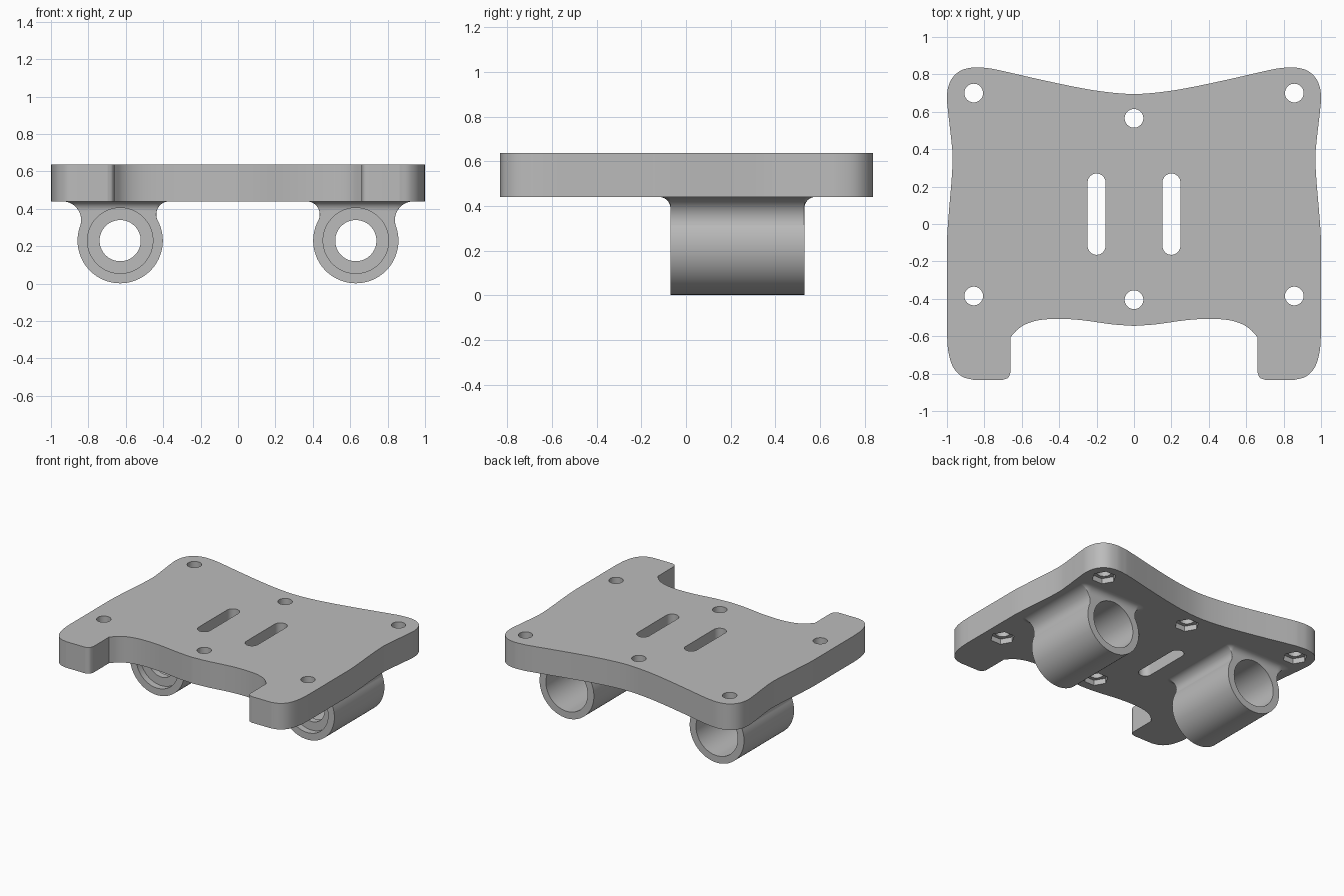
import bpy, bmesh
from math import sin, cos, pi, sqrt, asin
from mathutils import Vector, Matrix

if "Cube" in bpy.data.objects:
    bpy.data.objects.remove(bpy.data.objects["Cube"])

grey = bpy.data.materials.new("plastic grey")
grey.diffuse_color = (0.5, 0.5, 0.5, 1)
grey.use_nodes = True
grey.node_tree.nodes["Principled BSDF"].inputs["Base Color"].default_value = grey.diffuse_color

Z0, Z1 = 0.44, 0.638                # plate underside and top
CX, CZ, R = 0.63, 0.23, 0.228       # tube axis and outer radius
Y0, Y1 = -0.07, 0.53                # tube ends


def make(name, bm):
    bmesh.ops.recalc_face_normals(bm, faces=bm.faces)
    me = bpy.data.meshes.new(name)
    bm.to_mesh(me)
    bm.free()
    ob = bpy.data.objects.new(name, me)
    bpy.context.collection.objects.link(ob)
    me.materials.append(grey)
    return ob


def prism(name, pts, z0, z1):
    bm = bmesh.new()
    f = bm.faces.new([bm.verts.new((x, y, z0)) for x, y in pts])
    top = bmesh.ops.extrude_face_region(bm, geom=[f])["geom"]
    bmesh.ops.translate(bm, vec=(0, 0, z1 - z0),
                        verts=[v for v in top if isinstance(v, bmesh.types.BMVert)])
    return make(name, bm)


def tube_rod(name, x, r, y0, y1):
    bm = bmesh.new()
    bmesh.ops.create_cone(bm, cap_ends=True, segments=96, radius1=r, radius2=r, depth=y1 - y0,
                          matrix=Matrix.Translation((x, (y0 + y1) / 2, CZ)) @ Matrix.Rotation(pi / 2, 4, 'X'))
    return make(name, bm)


def circle(x, y, r, n, a0=0.0):
    return [(x + r * cos(a0 + 2 * pi * i / n), y + r * sin(a0 + 2 * pi * i / n)) for i in range(n)]


def spline(pts, n=8):
    """Catmull-Rom curve through the points, ends included."""
    p = [Vector(q) for q in pts]
    p = [2 * p[0] - p[1]] + p + [2 * p[-1] - p[-2]]
    out = []
    for a, b, c, d in zip(p, p[1:], p[2:], p[3:]):
        for i in range(n):
            t = i / n
            out.append(0.5 * (2 * b + (c - a) * t + (2 * a - 5 * b + 4 * c - d) * t * t
                              + (3 * b - a - 3 * c + d) * t ** 3))
    return [tuple(v) for v in out] + [tuple(pts[-1])]


def combine(body, tool, op):
    m = body.modifiers.new("bool", 'BOOLEAN')
    m.operation, m.object, m.solver = op, tool, 'EXACT'
    dg = bpy.context.evaluated_depsgraph_get()
    me = bpy.data.meshes.new_from_object(body.evaluated_get(dg))
    body.modifiers.clear()
    body.data = me
    bpy.data.objects.remove(tool)


# Plate outline, right half: waisted edges, round corners, front cut-out
half = spline([(-0.15, 0.706), (0, 0.695), (0.15, 0.706), (0.3, 0.73), (0.5, 0.772), (0.72, 0.822),
               (0.79, 0.834), (0.86, 0.837), (0.93, 0.818), (0.98, 0.767), (1, 0.69), (0.994, 0.6),
               (0.978, 0.46), (0.97, 0.36), (0.975, 0.24), (0.99, 0.06), (0.999, -0.07), (1, -0.18)])[8:]
half += spline([(1, -0.58), (0.993, -0.68), (0.967, -0.765), (0.92, -0.815), (0.86, -0.833)])
half += spline([(0.7, -0.833), (0.672, -0.821), (0.66, -0.793)], 5)
half += spline([(0.66, -0.605), (0.62, -0.562), (0.57, -0.532), (0.5, -0.513), (0.4, -0.507),
                (0.28, -0.514), (0.12, -0.536), (0, -0.545)])
body = prism("mounting_plate", half + [(-x, y) for x, y in half[-2:0:-1]], Z0, Z1)


def half_width(z, r):
    """Tube-and-fillet silhouette distance from the tube axis; returns (width, flare)."""
    zc = Z0 - r
    dx = sqrt((R + r) ** 2 - (zc - CZ) ** 2)
    if z < CZ + R * (zc - CZ) / (R + r):
        return sqrt(R * R - (z - CZ) ** 2) - 0.002, 0.002
    w = dx - sqrt(max(0, r * r - (z - zc) ** 2))
    return w, max(0.002, w - dx + r) if z > zc else 0.002


# Filleted neck between tube and plate, lofted from rounded rectangles
def neck(s):
    bm = bmesh.new()
    rings = []
    t0 = asin(-0.9)
    levels = [t0 + (pi / 2 - t0) * i / 28 for i in range(29)]
    for z, zs in [(0.34 + 0.1 * sin(t),) * 2 for t in levels] + [(Z0, Z0 + 0.06)]:
        wo, fo = half_width(z, 0.1)
        wi, fi = half_width(z, 0.07)
        fy = 0.05 - sqrt(max(0, 0.05 ** 2 - max(0, z - Z0 + 0.05) ** 2))
        ry = max(fy, 0.002)
        ring = []
        for k, (sx, sy) in enumerate([(1, 1), (-1, 1), (-1, -1), (1, -1)]):
            w, rx = (wo, fo) if sx > 0 else (wi, fi)
            cx = CX + sx * (w - rx)
            cy = (Y1 + fy - ry) if sy > 0 else (Y0 - fy + ry)
            for i in range(9):
                a = (k + i / 8) * pi / 2
                ring.append(bm.verts.new((s * (cx + rx * cos(a)), cy + ry * sin(a), zs)))
        rings.append(ring)
    n = len(rings[0])
    for a, b in zip(rings, rings[1:]):
        for i in range(n):
            j = (i + 1) % n
            bm.faces.new((a[i], a[j], b[j], b[i]))
    bm.faces.new(rings[0])
    bm.faces.new(rings[-1])
    return make("neck", bm)


# Tubes with a wide rear bore, a lip near the front and a front counterbore
for s in (-1, 1):
    tube = tube_rod("tube", s * CX, R, Y0, Y1)
    combine(tube, neck(s), 'UNION')
    combine(body, tube, 'UNION')
    for r, y0, y1 in ((0.11, -0.3, 0.8), (0.175, 0.03, 0.8), (0.175, -0.3, -0.02)):
        combine(body, tube_rod("bore", s * CX, r, y0, y1), 'DIFFERENCE')

# Screw holes with hexagonal nut pockets underneath
for x, y in ((-0.857, 0.7), (0.857, 0.7), (-0.857, -0.385), (0.857, -0.385), (0, 0.565), (0, -0.405)):
    combine(body, prism("hole", circle(x, y, 0.05, 40), 0.3, 0.8), 'DIFFERENCE')
    combine(body, prism("pocket", circle(x, y, 0.085, 6), 0.3, Z0 + 0.04), 'DIFFERENCE')

# Two long slots
for x in (-0.2, 0.2):
    pts = [(x + 0.048 * cos(pi * i / 16), 0.222 + 0.048 * sin(pi * i / 16)) for i in range(17)]
    pts += [(x - 0.048 * cos(pi * i / 16), -0.117 - 0.048 * sin(pi * i / 16)) for i in range(17)]
    combine(body, prism("slot", pts, 0.3, 0.8), 'DIFFERENCE')

# Smooth shading with crisp edges
bpy.ops.object.select_all(action='DESELECT')
body.select_set(True)
bpy.context.view_layer.objects.active = body
bpy.ops.object.shade_smooth_by_angle(angle=0.5)
wn = body.modifiers.new("weighted", 'WEIGHTED_NORMAL')
wn.keep_sharp = True
